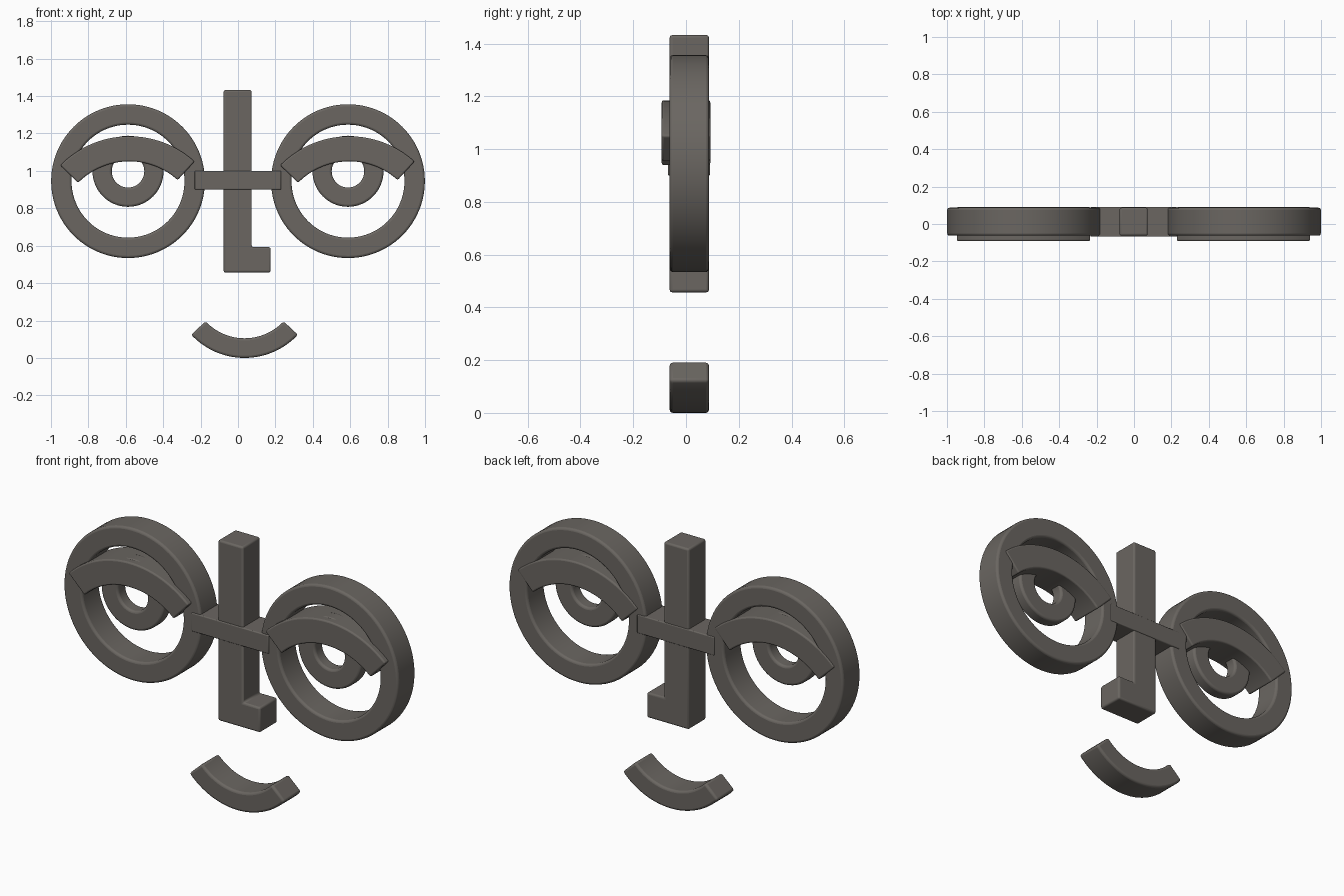
import bpy, bmesh, math

if "Cube" in bpy.data.objects:
    bpy.data.objects.remove(bpy.data.objects["Cube"])

mat = bpy.data.materials.new("warm dark grey")
mat.diffuse_color = (0.145, 0.133, 0.12, 1)
mat.use_nodes = True
mat.node_tree.nodes["Principled BSDF"].inputs["Base Color"].default_value = mat.diffuse_color

FRONT, BACK = -0.062, 0.087


def finish(bm, name, bevel):
    """Turn a bmesh into a softly bevelled, smooth shaded object."""
    bmesh.ops.recalc_face_normals(bm, faces=bm.faces)
    mesh = bpy.data.meshes.new(name)
    bm.to_mesh(mesh)
    bm.free()
    mesh.materials.append(mat)
    ob = bpy.data.objects.new(name, mesh)
    bpy.context.collection.objects.link(ob)
    mod = ob.modifiers.new("soft edges", 'BEVEL')
    mod.width = bevel
    mod.segments = 3
    mod.limit_method = 'ANGLE'
    mod.angle_limit = math.radians(40)
    bpy.ops.object.select_all(action='DESELECT')
    ob.select_set(True)
    bpy.context.view_layer.objects.active = ob
    bpy.ops.object.shade_smooth_by_angle(angle=math.radians(35))
    return ob


def band(name, cx, cz, r_in, r_out, y0, y1, mid=90, half=180, n=72, bevel=0.012):
    """Rectangular section swept round an arc; half=180 closes it to a ring."""
    bm = bmesh.new()
    closed = half == 180
    rows = []
    for i in range(n if closed else n + 1):
        a = math.radians(mid - half + 2 * half * i / n)
        c, s = math.cos(a), math.sin(a)
        rows.append([bm.verts.new((cx + r * c, y, cz + r * s))
                     for r, y in ((r_in, y0), (r_out, y0), (r_out, y1), (r_in, y1))])
    for i in range(n):
        p, q = rows[i], rows[(i + 1) % len(rows)]
        for k in range(4):
            m = (k + 1) % 4
            bm.faces.new((p[k], p[m], q[m], q[k]))
    if not closed:
        bm.faces.new(rows[0])
        bm.faces.new(rows[-1])
    return finish(bm, name, bevel)


def slab(name, outline, y0, y1, bevel=0.01):
    """Flat outline in x, z extruded along y."""
    bm = bmesh.new()
    face = bm.faces.new([bm.verts.new((x, y0, z)) for x, z in outline])
    ext = bmesh.ops.extrude_face_region(bm, geom=[face])
    for v in ext["geom"]:
        if isinstance(v, bmesh.types.BMVert):
            v.co.y = y1
    return finish(bm, name, bevel)


# Spectacle rims, irises and arched lids (lids share the same slight tilt)
for side, x in (("left", -0.588), ("right", 0.588)):
    band(side + "_rim", x, 0.945, 0.302, 0.411, FRONT, BACK, n=96)
    band(side + "_iris", x, 0.998, 0.087, 0.19, -0.06, 0.01, n=64)
    band(side + "_lid", x + 0.007, 0.667, 0.384, 0.518, -0.092, 0.092,
         mid=91.6, half=43.9, n=32, bevel=0.008)

# Nose with a foot turned to one side
slab("nose", [(-0.077, 0.457), (0.175, 0.457), (0.175, 0.592), (0.073, 0.592),
              (0.073, 1.432), (-0.077, 1.432)], FRONT, BACK)

# Bridge joining the rims
slab("bridge", [(-0.232, 0.9), (0.23, 0.9), (0.23, 1.0), (-0.232, 1.0)], -0.068, 0.091, 0.005)

# Smiling mouth
band("mouth", 0.035, 0.39, 0.285, 0.39, FRONT, BACK, mid=270, half=47, n=32)
